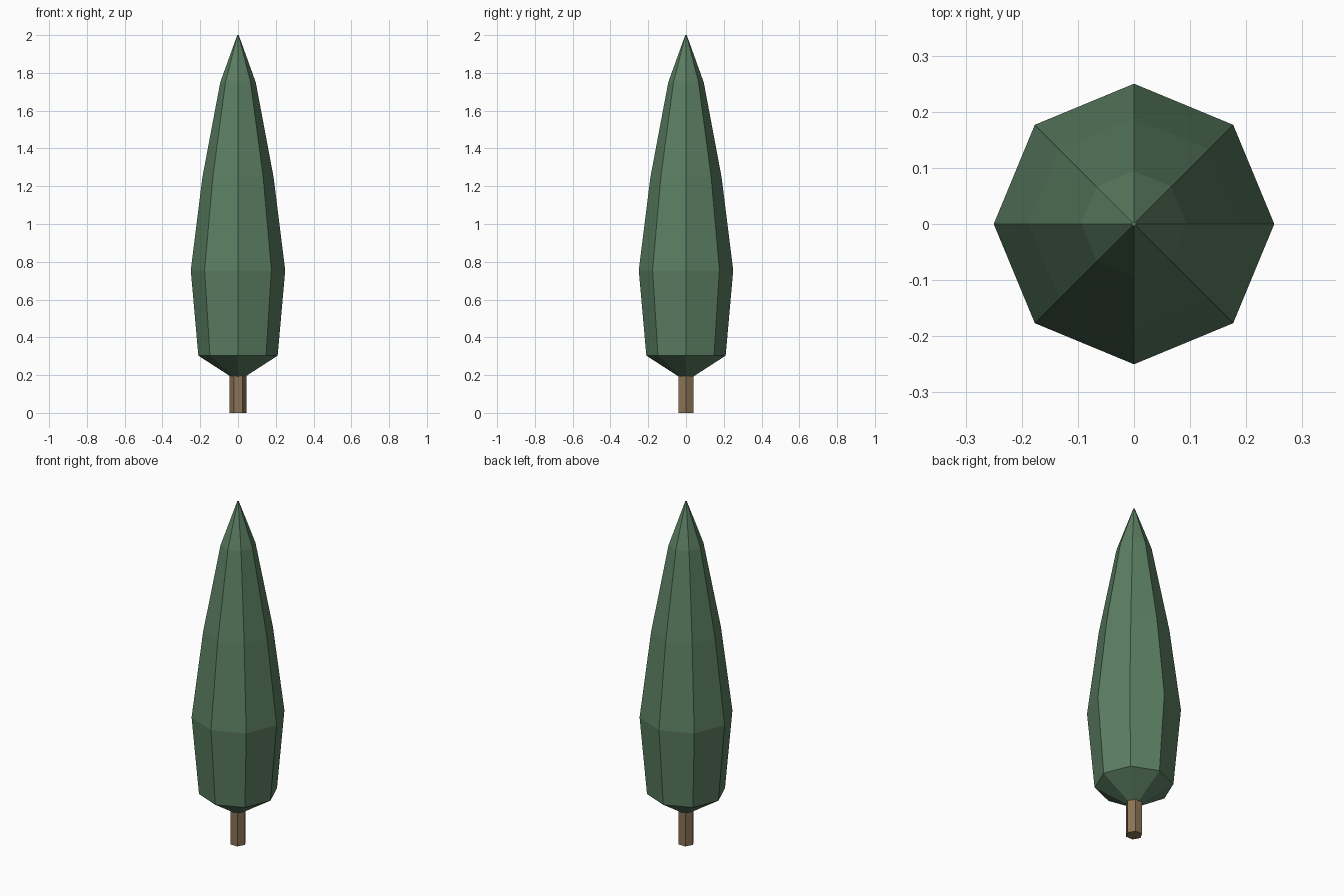
import bpy, bmesh, math

if "Cube" in bpy.data.objects:
    bpy.data.objects.remove(bpy.data.objects["Cube"])


def material(name, rgb):
    m = bpy.data.materials.new(name)
    m.diffuse_color = (*rgb, 1)
    m.use_nodes = True
    m.node_tree.nodes["Principled BSDF"].inputs["Base Color"].default_value = m.diffuse_color
    return m


def lathe(name, profile, sides, mat):
    """Flat-faced solid of revolution from (radius, height) rings, capped at both ends."""
    bm = bmesh.new()
    rings = []
    for r, z in profile:
        angles = [2 * math.pi * i / sides for i in range(sides)]
        rings.append([bm.verts.new((r * math.cos(a), r * math.sin(a), z)) for a in angles])
    for low, high in zip(rings, rings[1:]):
        for i in range(sides):
            j = (i + 1) % sides
            bm.faces.new((low[i], low[j], high[j], high[i]))
    bm.faces.new(rings[0][::-1])
    bm.faces.new(rings[-1])
    mesh = bpy.data.meshes.new(name)
    bm.to_mesh(mesh)
    bm.free()
    mesh.materials.append(mat)
    obj = bpy.data.objects.new(name, mesh)
    bpy.context.collection.objects.link(obj)
    return obj


green = material("foliage green", (0.105, 0.21, 0.122))
brown = material("bark brown", (0.26, 0.175, 0.095))

# Six-sided trunk
lathe("trunk", [(0.045, 0), (0.045, 0.2)], 6, brown)

# Eight-sided tapering foliage
lathe("foliage", [(0.035, 0.19), (0.21, 0.303), (0.25, 0.755), (0.188, 1.25),
                  (0.094, 1.75), (0.004, 2.0)], 8, green)
